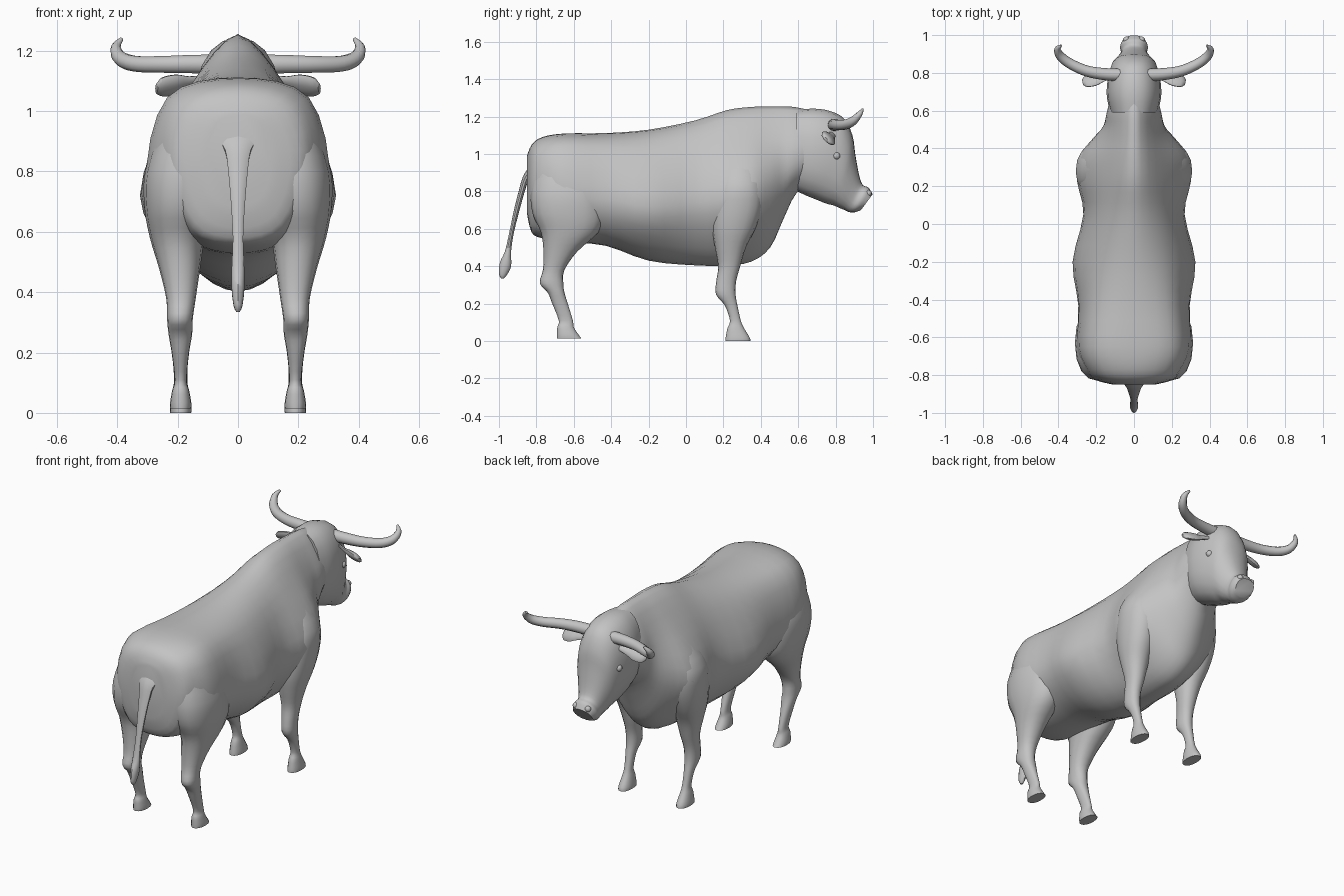
import bpy, bmesh, math
from mathutils import Vector

grey = bpy.data.materials.new("plain grey")
grey.diffuse_color = (0.55, 0.55, 0.55, 1)


def spline(pts, sub, closed=False):
    """Smooth curve through points (Vectors of any size)."""
    n, out = len(pts), []
    for i in range(n if closed else n - 1):
        if closed:
            a, b, c, d = (pts[(i + k) % n] for k in (-1, 0, 1, 2))
        else:
            a, b, c, d = (pts[min(max(i + k, 0), n - 1)] for k in (-1, 0, 1, 2))
        for s in range(sub):
            t = s / sub
            out.append(0.5 * (2 * b + (c - a) * t + (2 * a - 5 * b + 4 * c - d) * t * t
                              + (3 * b - a - 3 * c + d) * t ** 3))
    if not closed:
        out.append(pts[-1])
    return out


def skin(name, rings, angle=45):
    """Bridge rings of points into a capped, smooth-shaded object."""
    bm = bmesh.new()
    rows = [[bm.verts.new(p) for p in r] for r in rings]
    n = len(rows[0])
    for a, b in zip(rows, rows[1:]):
        for i in range(n):
            bm.faces.new((a[i], a[(i + 1) % n], b[(i + 1) % n], b[i]))
    bm.faces.new(rows[0])
    bm.faces.new(rows[-1])
    bmesh.ops.recalc_face_normals(bm, faces=bm.faces)
    me = bpy.data.meshes.new(name)
    bm.to_mesh(me)
    bm.free()
    ob = bpy.data.objects.new(name, me)
    bpy.context.collection.objects.link(ob)
    finish(ob, angle)
    return ob


def finish(ob, angle=45):
    ob.data.materials.append(grey)
    bpy.ops.object.select_all(action='DESELECT')
    ob.select_set(True)
    bpy.context.view_layer.objects.active = ob
    bpy.ops.object.shade_smooth_by_angle(angle=math.radians(angle))


def loft(name, sections, sides=16, sub=3, power=1.0, angle=45):
    """Sections: y, z of one edge, y, z of the opposite edge, half width, centre x."""
    rings = []
    for ya, za, yb, zb, w, xc in spline([Vector(s) for s in sections], sub):
        ring = []
        for k in range(sides):
            t = 2 * math.pi * k / sides
            c = math.copysign(abs(math.cos(t)) ** power, math.cos(t))
            s = math.copysign(abs(math.sin(t)) ** power, math.sin(t))
            ring.append((xc + w * s, (ya + yb) / 2 + c * (ya - yb) / 2,
                         (za + zb) / 2 + c * (za - zb) / 2))
        rings.append(ring)
    return skin(name, rings, angle)


def tube(name, path, side, flat=1.0, normal=(0, 0, 1), sides=10):
    """Tapered tube; path points are x, y, z, radius; flat squashes it along normal."""
    pts = spline([Vector(p) for p in path], 4)
    rings = []
    for i, p in enumerate(pts):
        d = (pts[min(i + 1, len(pts) - 1)] - pts[max(i - 1, 0)]).xyz.normalized()
        u = Vector(normal).cross(d).normalized()
        v = d.cross(u)
        ring = []
        for k in range(sides):
            t = 2 * math.pi * k / sides
            q = p.xyz + p.w * (u * math.cos(t) + v * math.sin(t) * flat)
            ring.append((q.x * side, q.y, q.z))
        rings.append(ring)
    return skin(name, rings, 60)


# Trunk and neck: y, top z, upper z, upper x, middle z, middle x, lower z, lower x, bottom z
trunk = [
    (-0.85, 0.99, 0.96, 0.07, 0.84, 0.11, 0.72, 0.08, 0.68),
    (-0.825, 1.05, 1.0, 0.15, 0.82, 0.205, 0.63, 0.14, 0.58),
    (-0.77, 1.09, 1.03, 0.20, 0.82, 0.25, 0.60, 0.16, 0.55),
    (-0.65, 1.11, 1.045, 0.235, 0.76, 0.30, 0.58, 0.17, 0.53),
    (-0.43, 1.112, 1.035, 0.215, 0.76, 0.295, 0.58, 0.20, 0.51),
    (-0.20, 1.13, 1.03, 0.20, 0.72, 0.325, 0.52, 0.20, 0.43),
    (0.05, 1.18, 1.05, 0.17, 0.74, 0.268, 0.50, 0.16, 0.405),
    (0.22, 1.235, 1.08, 0.16, 0.76, 0.30, 0.50, 0.16, 0.405),
    (0.35, 1.252, 1.08, 0.155, 0.78, 0.295, 0.53, 0.15, 0.425),
    (0.45, 1.255, 1.07, 0.14, 0.82, 0.22, 0.59, 0.12, 0.50),
    (0.52, 1.255, 1.07, 0.13, 0.86, 0.16, 0.71, 0.09, 0.65),
    (0.59, 1.25, 1.08, 0.125, 0.93, 0.14, 0.83, 0.08, 0.79),
    (0.68, 1.23, 1.10, 0.10, 0.98, 0.12, 0.87, 0.06, 0.84)]
rings = []
for y, zt, zs, ws, zw, w, zl, wl, zb in spline([Vector(s) for s in trunk], 3):
    half = [(ws, zs), (w, zw), (wl, zl)]
    outline = [(0, zt)] + half + [(0, zb)] + [(-x, z) for x, z in reversed(half)]
    rings.append([(p.x, y, p.y) for p in spline([Vector(p) for p in outline], 4, True)])
skin("body", rings, 60)

# Head from the neck down to the muzzle
loft("head", [
    (0.59, 1.235, 0.595, 0.80, 0.125, 0), (0.68, 1.243, 0.65, 0.775, 0.143, 0),
    (0.77, 1.23, 0.70, 0.755, 0.143, 0), (0.845, 1.19, 0.75, 0.735, 0.132, 0),
    (0.89, 1.10, 0.79, 0.725, 0.118, 0), (0.905, 1.00, 0.82, 0.712, 0.10, 0),
    (0.925, 0.89, 0.85, 0.70, 0.078, 0), (0.945, 0.835, 0.87, 0.69, 0.068, 0),
    (0.975, 0.822, 0.90, 0.688, 0.074, 0), (0.998, 0.785, 0.935, 0.70, 0.06, 0)],
    sides=20, power=0.9)

# Tail with a flared root and a tuft
loft("tail", [
    (-0.84, 0.93, -0.81, 0.88, 0.075, 0), (-0.872, 0.88, -0.84, 0.86, 0.045, 0),
    (-0.895, 0.80, -0.862, 0.80, 0.034, 0), (-0.92, 0.70, -0.89, 0.70, 0.025, 0),
    (-0.945, 0.58, -0.92, 0.58, 0.018, 0), (-0.968, 0.48, -0.935, 0.48, 0.022, 0),
    (-0.995, 0.42, -0.935, 0.40, 0.022, 0), (-1.0, 0.36, -0.96, 0.35, 0.015, 0),
    (-0.988, 0.335, -0.975, 0.335, 0.006, 0)], sides=10)

# Legs: z, back y, front y, inner x, outer x
hind = [(0.015, -0.69, -0.56, 0.155, 0.225), (0.035, -0.69, -0.575, 0.155, 0.225),
        (0.075, -0.688, -0.60, 0.162, 0.218), (0.11, -0.68, -0.605, 0.17, 0.21),
        (0.20, -0.715, -0.632, 0.162, 0.22), (0.26, -0.74, -0.65, 0.152, 0.23),
        (0.31, -0.782, -0.656, 0.15, 0.235), (0.38, -0.765, -0.65, 0.14, 0.238),
        (0.48, -0.762, -0.58, 0.125, 0.262), (0.58, -0.775, -0.47, 0.11, 0.292),
        (0.68, -0.82, -0.43, 0.08, 0.31), (0.80, -0.83, -0.44, 0.06, 0.308),
        (0.95, -0.80, -0.50, 0.06, 0.26)]
fore = [(0.0, 0.21, 0.345, 0.155, 0.225), (0.02, 0.212, 0.34, 0.155, 0.225),
        (0.07, 0.222, 0.31, 0.162, 0.218), (0.11, 0.235, 0.293, 0.168, 0.212),
        (0.19, 0.208, 0.275, 0.165, 0.218), (0.25, 0.16, 0.265, 0.155, 0.228),
        (0.32, 0.162, 0.268, 0.152, 0.23), (0.40, 0.172, 0.29, 0.14, 0.238),
        (0.50, 0.155, 0.32, 0.125, 0.262), (0.60, 0.14, 0.37, 0.12, 0.288),
        (0.72, 0.14, 0.41, 0.10, 0.305), (0.84, 0.16, 0.41, 0.10, 0.30),
        (0.98, 0.20, 0.38, 0.08, 0.22)]
horn = [(0.06, 0.79, 1.155, 0.034), (0.15, 0.793, 1.156, 0.032), (0.25, 0.81, 1.155, 0.029),
        (0.34, 0.85, 1.157, 0.027), (0.39, 0.89, 1.175, 0.024), (0.405, 0.925, 1.21, 0.017),
        (0.385, 0.945, 1.24, 0.006)]
ear = [(0.10, 0.79, 1.11, 0.015), (0.16, 0.775, 1.095, 0.028), (0.205, 0.765, 1.088, 0.045),
       (0.25, 0.757, 1.08, 0.043), (0.27, 0.75, 1.075, 0.022)]
for side, label in ((1, "right"), (-1, "left")):
    for name, table in (("hind_leg", hind), ("front_leg", fore)):
        loft(f"{name}_{label}", [(a, z, b, z, (x1 - x0) / 2, side * (x0 + x1) / 2)
                                 for z, a, b, x0, x1 in table], power=0.9)
    tube(f"horn_{label}", horn, side)
    tube(f"ear_{label}", ear, side, flat=0.4, normal=(0, 0.7, 0.7))
    # Eye
    bpy.ops.mesh.primitive_uv_sphere_add(segments=12, ring_count=8, radius=0.02,
                                         location=(side * 0.122, 0.805, 0.99))
    eye = bpy.context.object
    eye.name = f"eye_{label}"
    finish(eye)
    # Nostril bump
    bpy.ops.mesh.primitive_uv_sphere_add(segments=10, ring_count=6, radius=0.018,
                                         location=(side * 0.04, 0.975, 0.79))
    nostril = bpy.context.object
    nostril.name = f"nostril_{label}"
    finish(nostril)
